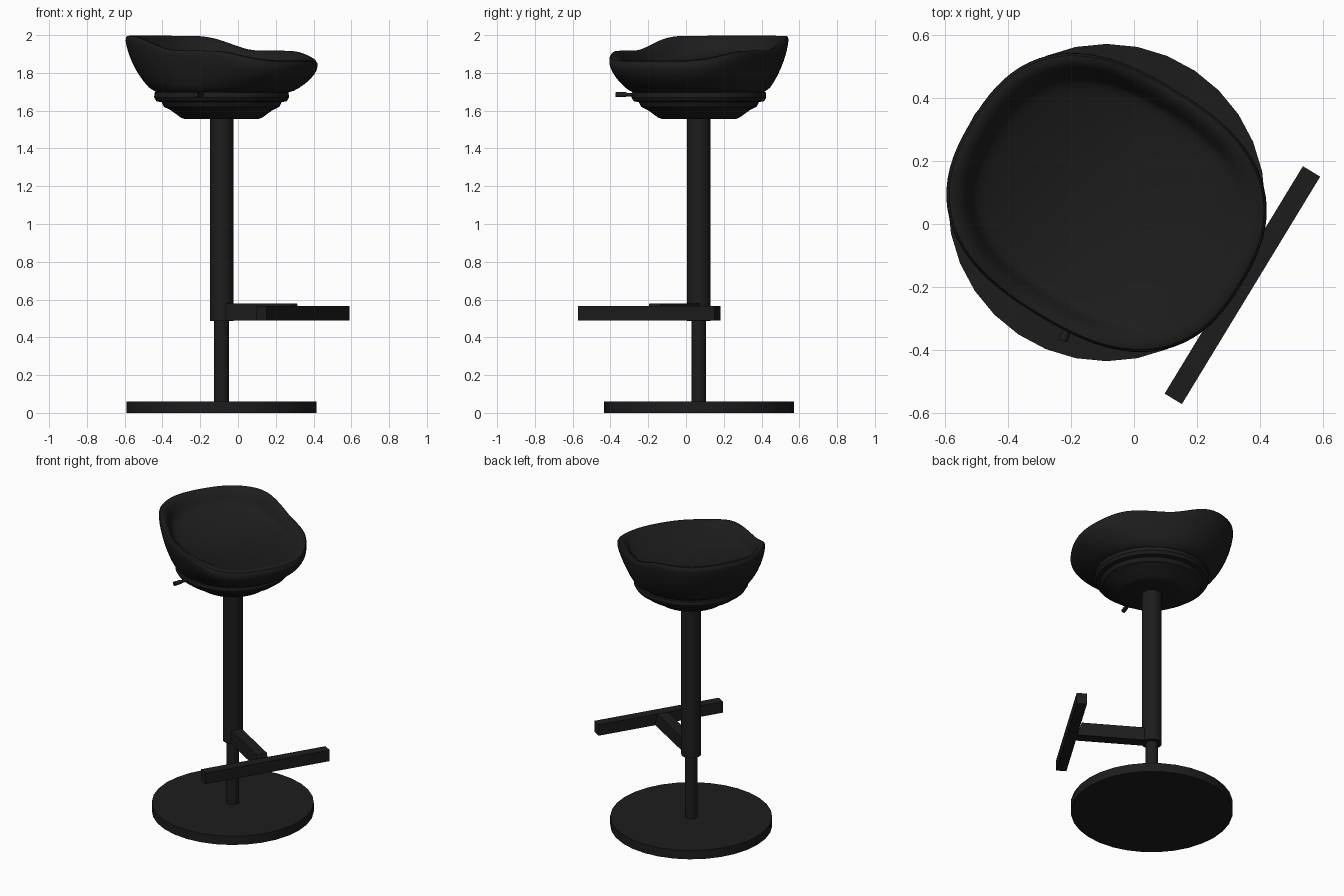
import bpy, bmesh, math
from mathutils import Vector

if "Cube" in bpy.data.objects:
    bpy.data.objects.remove(bpy.data.objects["Cube"])

C = Vector((-0.087, 0.068, 0))          # stool axis
YAW = math.radians(-31.3)               # direction the seat faces
F = Vector((math.cos(YAW), math.sin(YAW), 0))
L = Vector((-F.y, F.x, 0))

black = bpy.data.materials.new("black")
black.diffuse_color = (0.012, 0.012, 0.012, 1)
black.use_nodes = True
black.node_tree.nodes["Principled BSDF"].inputs["Base Color"].default_value = black.diffuse_color


def finish(name, bm, angle=35):
    bmesh.ops.recalc_face_normals(bm, faces=bm.faces)
    me = bpy.data.meshes.new(name)
    bm.to_mesh(me)
    bm.free()
    ob = bpy.data.objects.new(name, me)
    bpy.context.collection.objects.link(ob)
    me.materials.append(black)
    bpy.ops.object.select_all(action='DESELECT')
    ob.select_set(True)
    bpy.context.view_layer.objects.active = ob
    bpy.ops.object.shade_smooth_by_angle(angle=math.radians(angle))
    return ob


def loft(bm, rings):
    loops = [[bm.verts.new(p) for p in r] for r in rings]
    n = len(loops[0])
    for a, b in zip(loops, loops[1:]):
        for i in range(n):
            bm.faces.new((a[i], a[(i + 1) % n], b[(i + 1) % n], b[i]))
    for end in (loops[0], loops[-1]):
        bm.faces.new(end)


def lathe(name, profile, n=32):
    bm = bmesh.new()
    loft(bm, [[C + Vector((r * math.cos(2 * math.pi * i / n),
                           r * math.sin(2 * math.pi * i / n), z)) for i in range(n)]
              for r, z in profile])
    return finish(name, bm)


def box(name, u0, u1, v, z0, z1, top_cut=0):
    bm = bmesh.new()
    loft(bm, [[C + F * a + L * b + Vector((0, 0, z)) for a, b in
               ((u0, -v), (e, -v), (e, v), (u0, v))]
              for z, e in ((z0, u1), (z1, u1 - top_cut))])
    return finish(name, bm, 20)


def smooth(x, a, b):
    t = max(0, min(1, (x - a) / (b - a)))
    return t * t * (3 - 2 * t)


# base and column
lathe("base_plate", [(0.503, 0), (0.503, 0.06)])
lathe("inner_column", [(0.039, 0.055), (0.039, 0.52)])
lathe("outer_column", [(0.062, 0.487), (0.062, 1.58)])

# footrest
box("footrest_arm", 0.03, 0.475, 0.036, 0.49, 0.58, 0.03)
box("footrest_bar", 0.472, 0.536, 0.422, 0.49, 0.565)

# stepped housing under the seat
lathe("seat_housing", [(0.195, 1.556), (0.215, 1.563), (0.27, 1.603), (0.305, 1.62),
                       (0.318, 1.645), (0.345, 1.65), (0.357, 1.67), (0.355, 1.695),
                       (0.33, 1.715)], 48)


# seat shell: rounded outline with a rim rising to the back
N = 48
def outline(a):
    c, s = math.cos(a), math.sin(a)
    r = (abs(c / 0.505) ** 2.6 + abs(s / 0.42) ** 2.6) ** (-1 / 2.6)
    return r * c, r * s

def rim(u):
    return 1.922 + 0.08 * smooth(-u, 0.03, 0.36) - 0.055 * smooth(u, 0.2, 0.5)

def pan(u, v):
    return 1.81 + (0.11 if u < 0 else 0.06) * (u / 0.42) ** 2 + 0.05 * (v / 0.4) ** 2

rings = []
for t, k in ((0, -0.3), (0, 0), (0.2, 0.35), (0.42, 0.66), (0.7, 0.9), (0.92, 1.0), (1.0, 0.95)):
    ring = []
    for i in range(N):
        a = 2 * math.pi * i / N
        u, v = outline(a)
        h = rim(u)
        tt = t if t == 1 else t * (1 - 0.16 * smooth(u, 0.1, 0.45))
        cu, cv = 0.36 * math.cos(a), 0.36 * math.sin(a)
        ring.append(C + F * (cu + (u - cu) * k if k >= 0 else cu * 0.7)
                    + L * (cv + (v - cv) * k if k >= 0 else cv * 0.7)
                    + Vector((0, 0, 1.69 + (h - 1.69) * tt)))
    rings.append(ring)
for s, w in ((0.91, 0.88), (0.86, 0.45), (0.82, 0.08), (0.78, 0), (0.55, 0), (0.3, 0), (0.08, 0)):
    ring = []
    for i in range(N):
        u, v = outline(2 * math.pi * i / N)
        h, p = rim(u), pan(u * s, v * s)
        p = min(p, h - 0.01)
        ring.append(C + F * u * s + L * v * s + Vector((0, 0, p + (h - p) * w)))
    rings.append(ring)
bm = bmesh.new()
loft(bm, rings)
seat = finish("seat", bm, 60)
seat.modifiers.new("smooth", 'SUBSURF').levels = 1
seat.modifiers["smooth"].render_levels = 1

# height lever with rounded grip
cu = bpy.data.curves.new("height_lever", 'CURVE')
cu.dimensions = '3D'
cu.bevel_depth = 0.012
cu.bevel_resolution = 3
cu.use_fill_caps = True
sp = cu.splines.new('POLY')
sp.points.add(3)
for pt, (x, y, r) in zip(sp.points, ((-0.15, -0.15, 0.8), (-0.205, -0.31, 0.8),
                                     (-0.21, -0.325, 1.15), (-0.225, -0.37, 1.15))):
    pt.co = (x, y, 1.685, 1)
    pt.radius = r
cu.materials.append(black)
bpy.context.collection.objects.link(bpy.data.objects.new("height_lever", cu))
